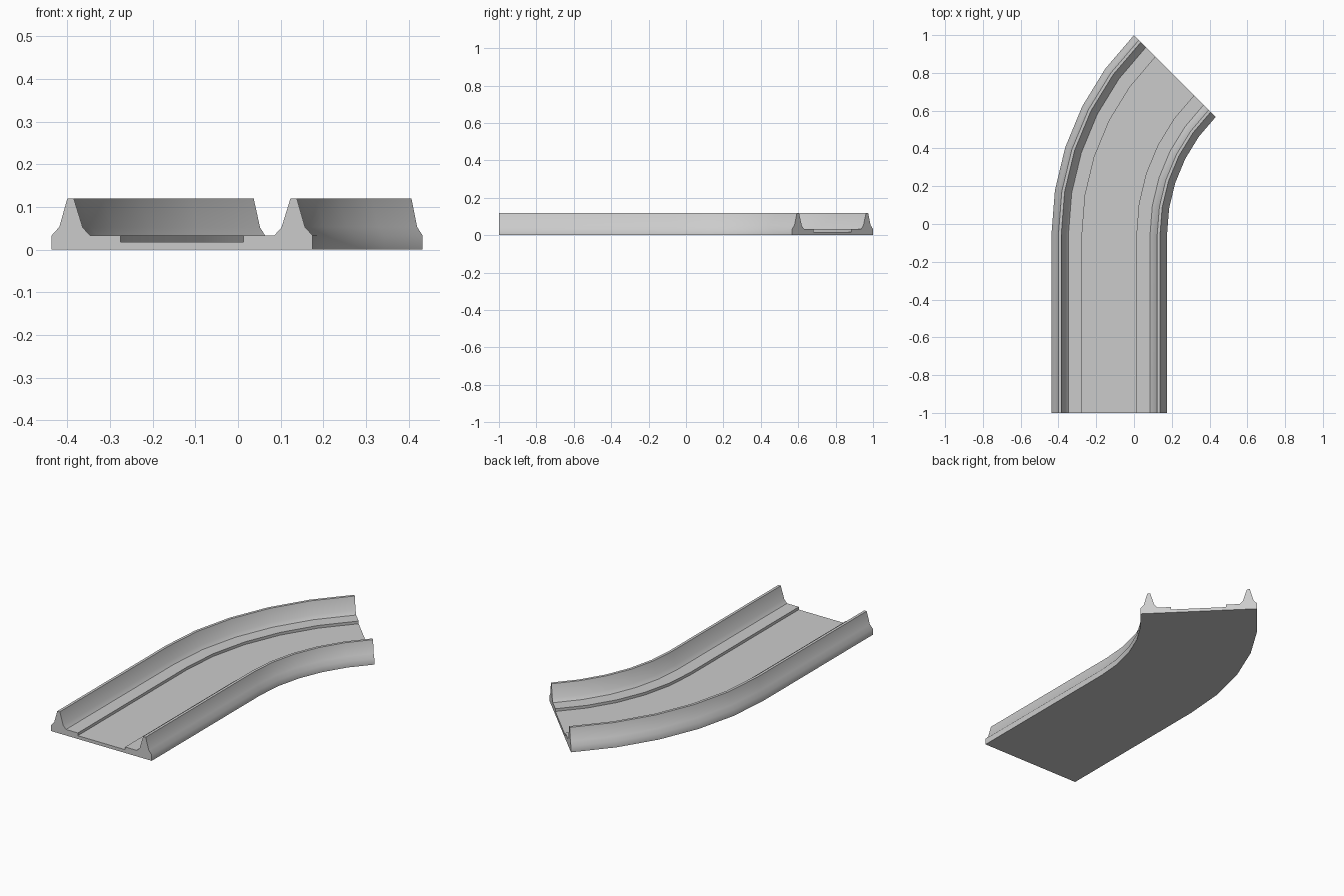
import bpy, bmesh
from math import sin, cos, radians

if "Cube" in bpy.data.objects:
    bpy.data.objects.remove(bpy.data.objects["Cube"])

# Half cross-section of the channel: (distance from centreline, height), outer base to groove floor
half = [(0.306, 0.0), (0.306, 0.033), (0.288, 0.053), (0.269, 0.12), (0.254, 0.12),
        (0.233, 0.052), (0.216, 0.033), (0.144, 0.033), (0.144, 0.018)]
profile = [(-d, z) for d, z in half] + [(d, z) for d, z in reversed(half)]

# Straight run along y, then a 45 degree bend to the right in five steps
CX, CY, MID = 1.055, -0.055, -0.131
radius = CX - MID
stations = [(-1.0, 0.0)] + [(CY, radians(9 * i)) for i in range(6)]


def place(y, angle, d, z):
    r = radius - d
    return (CX - r * cos(angle), y + r * sin(angle), z)


bm = bmesh.new()
rings = [[bm.verts.new(place(y, a, d, z)) for d, z in profile] for y, a in stations]
n = len(profile)
for r0, r1 in zip(rings, rings[1:]):
    for i in range(n):
        j = (i + 1) % n
        bm.faces.new((r0[i], r0[j], r1[j], r1[i]))

# End caps
bm.faces.new(rings[0])
bm.faces.new(rings[-1][::-1])
bmesh.ops.recalc_face_normals(bm, faces=bm.faces)

mesh = bpy.data.meshes.new("curved_track")
bm.to_mesh(mesh)
bm.free()
track = bpy.data.objects.new("curved_track", mesh)
bpy.context.collection.objects.link(track)

# Smooth along the bend, crisp on the rails and groove
bpy.context.view_layer.objects.active = track
track.select_set(True)
bpy.ops.object.shade_smooth_by_angle(angle=radians(44))
